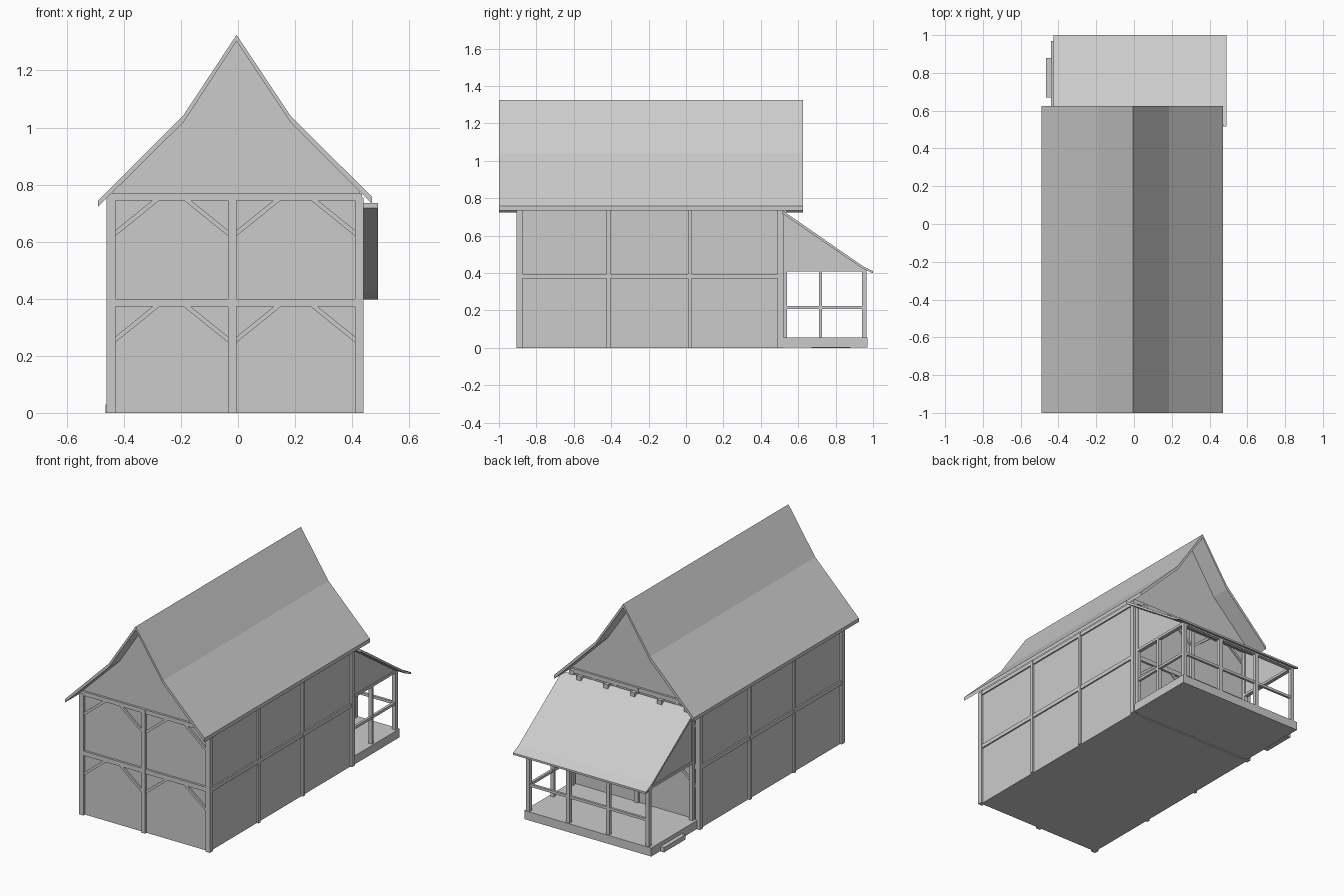
import bpy, bmesh, math

if "Cube" in bpy.data.objects:
    bpy.data.objects.remove(bpy.data.objects["Cube"])


def prism(name, pts, axis, a, b):
    """Extrude a 2D profile from a to b along 'X' (pts are y,z) or 'Y' (pts are x,z)."""
    bm = bmesh.new()
    place = (lambda p, d: (d, p[0], p[1])) if axis == 'X' else (lambda p, d: (p[0], d, p[1]))
    face = bm.faces.new([bm.verts.new(place(p, a)) for p in pts])
    new = bmesh.ops.extrude_face_region(bm, geom=[face])['geom']
    for v in new:
        if isinstance(v, bmesh.types.BMVert):
            v.co['XYZ'.index(axis)] = b
    bmesh.ops.recalc_face_normals(bm, faces=bm.faces[:])
    mesh = bpy.data.meshes.new(name)
    bm.to_mesh(mesh)
    bm.free()
    ob = bpy.data.objects.new(name, mesh)
    bpy.context.collection.objects.link(ob)
    return ob


def box(name, x0, x1, y0, y1, z0, z1):
    return prism(name, [(x0, z0), (x1, z0), (x1, z1), (x0, z1)], 'Y', y0, y1)


# House body with gables, filling up to the roof underside
prism("house_walls", [(-.448, 0), (.428, 0), (.428, .78), (.185, 1.026),
                      (-.005, 1.31), (-.19, 1.026), (-.448, .77)], 'Y', -.89, .505)

# Main roof: bent slopes of even thickness
top = [(-.49, .745), (-.19, 1.045), (-.005, 1.325), (.185, 1.04), (.47, .757)]
under = [(-.49, .723), (-.19, 1.02), (-.005, 1.303), (.185, 1.018), (.47, .733)]
prism("main_roof", top + under[::-1], 'Y', -1.0, .625)

# Timber frame: side posts and rails
posts_y = [(-.905, -.875), (-.425, -.405), (.01, .03), (.49, .52)]
for side, x0, x1 in (("left", -.46, -.43), ("right", .41, .44)):
    for y0, y1 in posts_y:
        box(f"{side}_post", x0, x1, y0, y1, 0, .755)
    for z0, z1 in ((.37, .395), (.733, .757)):
        box(f"{side}_rail", x0 + .003, x1 - .003, -.9, .515, z0, z1)

# Timber frame: end posts, beams and diagonal braces
for end, y0, y1 in (("front", -.905, -.875), ("back", .49, .52)):
    box(f"{end}_middle_post", -.035, -.005, y0, y1, 0, .77)
    for z0, z1 in ((.372, .4), (.745, .77)):
        box(f"{end}_beam", -.455, .435, y0 + .002, y1 - .002, z0, z1)
    for left, right in ((-.43, -.035), (-.005, .41)):
        for z in (.372, .745):
            for x, s in ((left, 1), (right, -1)):
                prism(f"{end}_brace", [(x, z - .125), (x + s * .155, z), (x + s * .13, z),
                                       (x, z - .105)], 'Y', y0 + .006, y1 - .006)

# Joist ends under the back gable
for i in range(5):
    x = -.38 + i * .185
    box("joist_end", x - .015, x + .015, .51, .54, .72, .745)

# Porch floor and side step
box("porch_floor", -.44, .434, .51, .97, .002, .055)
box("porch_step", -.465, -.435, .67, .88, 0, .03)

# Porch lean-to roof
prism("porch_roof", [(.515, .735), (.945, .437), (1.0, .41), (1.0, .398),
                     (.945, .423), (.515, .718)], 'X', -.425, .49)

# Porch back row: posts, rail and beam
for i in range(4):
    x = -.41 + i * .274
    box("porch_back_post", x - .012, x + .012, .942, .965, .05, .425)
box("porch_back_rail", -.41, .412, .946, .961, .208, .224)
box("porch_back_beam", -.42, .424, .942, .965, .405, .425)

# Porch sides: wall posts, top beams and triangular infill
for x in (-.41, .412):
    box("porch_wall_post", x - .012, x + .012, .515, .54, .05, .71)
    box("porch_side_beam", x - .012, x + .012, .515, .96, .408, .424)
    prism("porch_side_panel", [(.515, .41), (.955, .41), (.955, .422), (.515, .722)],
          'X', x - .006, x + .006)

# Right side has a rail and middle post; left side is the entrance
box("porch_side_post", .4, .424, .71, .728, .05, .41)
box("porch_side_rail", .404, .42, .53, .95, .208, .224)
